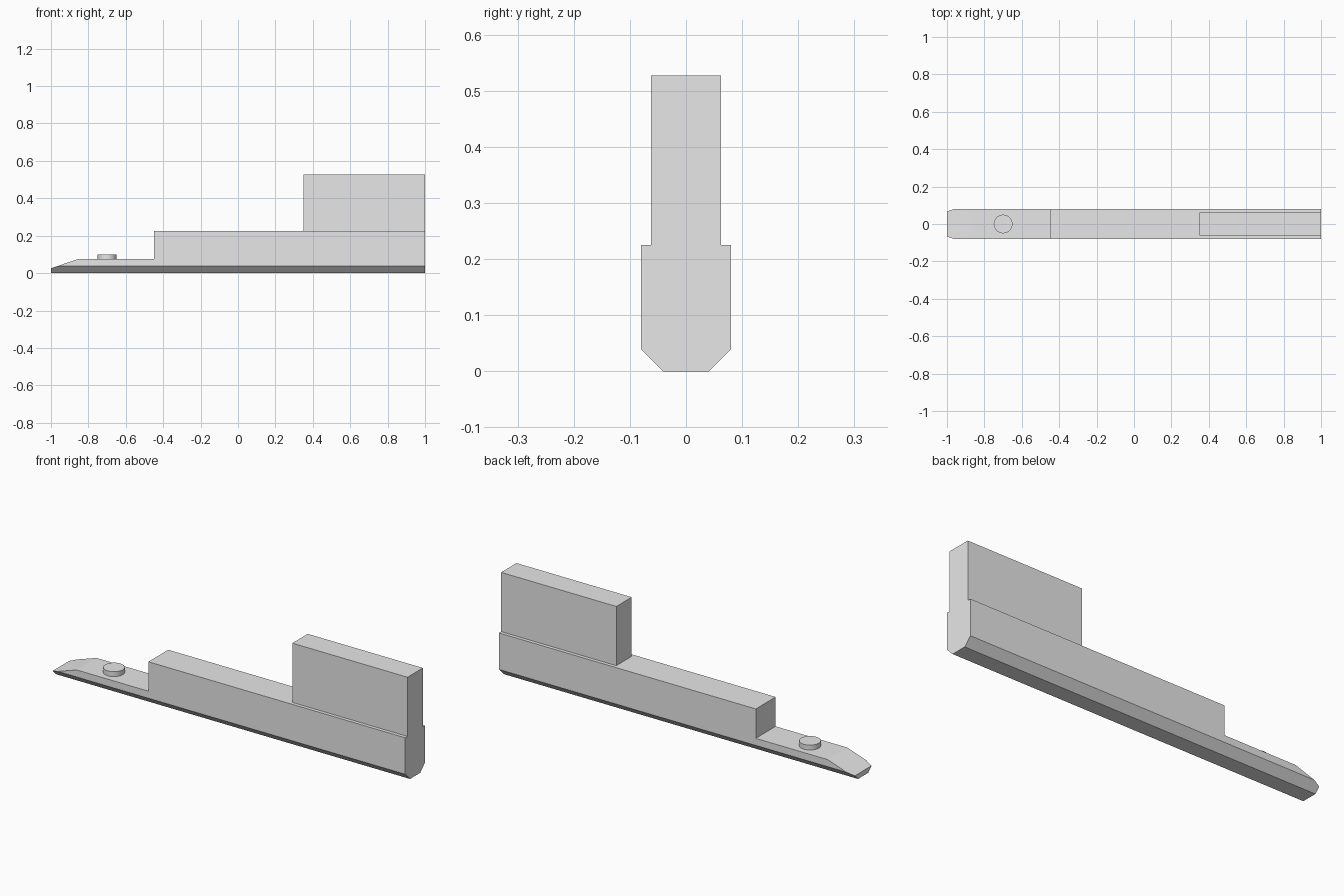
import bpy
import bmesh
from mathutils import Vector

if "Cube" in bpy.data.objects:
    bpy.data.objects.remove(bpy.data.objects["Cube"], do_unlink=True)

GREY = (0.8, 0.8, 0.8, 1.0)
grey = bpy.data.materials.new("light grey")
grey.use_nodes = True
grey.diffuse_color = GREY
grey.node_tree.nodes["Principled BSDF"].inputs["Base Color"].default_value = GREY


def finish(bm, name):
    bmesh.ops.recalc_face_normals(bm, faces=bm.faces)
    mesh = bpy.data.meshes.new(name)
    bm.to_mesh(mesh)
    bm.free()
    mesh.materials.append(grey)
    obj = bpy.data.objects.new(name, mesh)
    bpy.context.collection.objects.link(obj)
    return obj


def extruded_profile(points, half_width):
    """Side outline in x, z pulled across the width in y."""
    bm = bmesh.new()
    face = bm.faces.new([bm.verts.new((x, -half_width, z)) for x, z in points])
    side = bmesh.ops.extrude_face_region(bm, geom=[face])["geom"]
    verts = [v for v in side if isinstance(v, bmesh.types.BMVert)]
    bmesh.ops.translate(bm, verts=verts, vec=(0, 2 * half_width, 0))
    bmesh.ops.recalc_face_normals(bm, faces=bm.faces)
    return bm


# Stepped bar with a sloped tip
bar = extruded_profile([(-1, 0), (1, 0), (1, 0.225), (-0.45, 0.225),
                        (-0.45, 0.075), (-0.855, 0.075), (-1, 0.026)], 0.08)

# Bevel both lower long edges, through the tip as well
for side in (-1, 1):
    cut = bmesh.ops.bisect_plane(
        bar, geom=bar.verts[:] + bar.edges[:] + bar.faces[:],
        plane_co=Vector((0, side * 0.08, 0.039)),
        plane_no=Vector((0, side * 0.039, -0.039)), clear_outer=True)
    rim = [e for e in cut["geom_cut"] if isinstance(e, bmesh.types.BMEdge)]
    bmesh.ops.contextual_create(bar, geom=rim)
finish(bar, "stepped_bar")

# Upright plate at the tall end
plate = extruded_profile([(0.35, 0.225), (1, 0.225), (1, 0.527), (0.35, 0.527)], 0.062)
finish(plate, "upright_plate")

# Round button on the low step
button = bmesh.new()
bmesh.ops.create_cone(button, cap_ends=True, segments=32, radius1=0.05,
                      radius2=0.05, depth=0.026)
bmesh.ops.translate(button, verts=button.verts, vec=(-0.7, 0, 0.087))
button_obj = finish(button, "round_button")
bpy.context.view_layer.objects.active = button_obj
button_obj.select_set(True)
bpy.ops.object.shade_smooth_by_angle()
